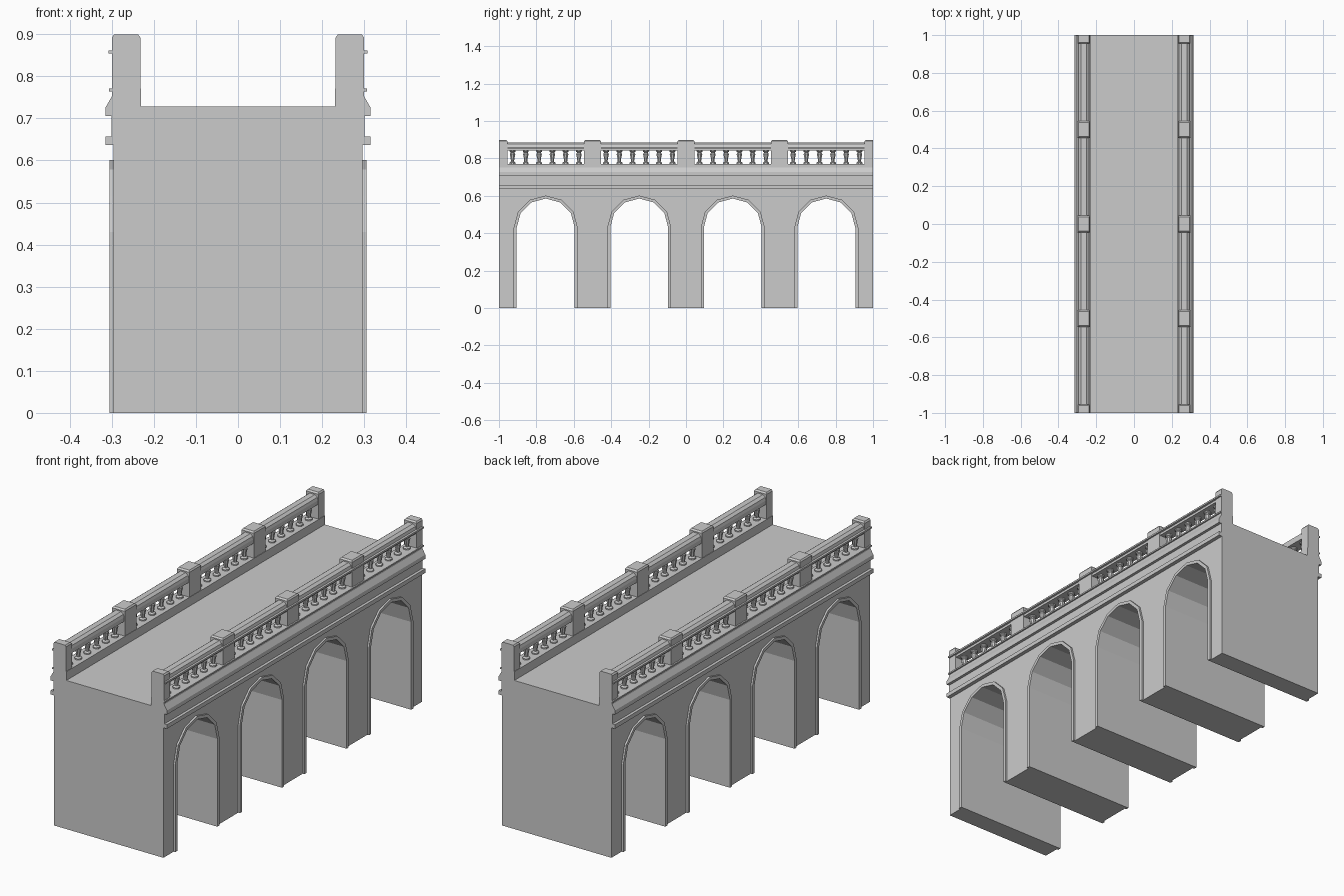
import bpy, bmesh, math

if "Cube" in bpy.data.objects:
    bpy.data.objects.remove(bpy.data.objects["Cube"])


def finish(name, bm, mirror=False):
    bmesh.ops.recalc_face_normals(bm, faces=bm.faces)
    me = bpy.data.meshes.new(name)
    bm.to_mesh(me)
    bm.free()
    ob = bpy.data.objects.new(name, me)
    bpy.context.collection.objects.link(ob)
    if mirror:
        ob.modifiers.new("both_sides", 'MIRROR').use_axis[0] = True
    return ob


def prism(bm, pts, axis, a, b):
    """Extrude a (y,z) outline along x, or an (x,z) outline along y."""
    place = (lambda p, t: (t, p[0], p[1])) if axis == 'X' else (lambda p, t: (p[0], t, p[1]))
    lo = [bm.verts.new(place(p, a)) for p in pts]
    hi = [bm.verts.new(place(p, b)) for p in pts]
    bm.faces.new(lo)
    bm.faces.new(hi[::-1])
    n = len(pts)
    for i in range(n):
        bm.faces.new((lo[i], lo[(i + 1) % n], hi[(i + 1) % n], hi[i]))


def lathe(bm, profile, x, y, sides=8):
    rings = []
    for r, z in profile:
        rings.append([bm.verts.new((x + r * math.cos(math.tau * (k + .5) / sides),
                                    y + r * math.sin(math.tau * (k + .5) / sides), z))
                      for k in range(sides)])
    for p, q in zip(rings, rings[1:]):
        for k in range(sides):
            j = (k + 1) % sides
            bm.faces.new((p[k], p[j], q[j], q[k]))
    bm.faces.new(rings[0][::-1])
    bm.faces.new(rings[-1])


def arch(cy, r, spring=0.43, seg=6):
    """Open arch outline from left foot to right foot."""
    curve = [(cy - r * math.cos(math.pi * i / seg), spring + r * math.sin(math.pi * i / seg))
             for i in range(seg + 1)]
    return [(cy - r, 0)] + curve + [(cy + r, 0)]


BAYS = (-0.75, -0.25, 0.25, 0.75)

# Main body with four arched openings
outline = [(-1, 0)]
for c in BAYS:
    outline += arch(c, 0.155)
outline += [(1, 0), (1, 0.728), (-1, 0.728)]
bm = bmesh.new()
prism(bm, outline, 'X', -0.296, 0.296)
finish("bridge_body", bm)

# Raised trim around each arch
bm = bmesh.new()
for c in BAYS:
    prism(bm, arch(c, 0.171) + arch(c, 0.155)[::-1], 'X', 0.29, 0.305)
finish("arch_trim", bm, True)

# Cornice mouldings and parapet base
bm = bmesh.new()
prism(bm, [(0.23, 0.637), (0.315, 0.637), (0.315, 0.657), (0.301, 0.657), (0.301, 0.706),
           (0.315, 0.706), (0.315, 0.726), (0.3, 0.752), (0.3, 0.764), (0.307, 0.764),
           (0.307, 0.771), (0.23, 0.771)], 'Y', -1, 1)
finish("cornice", bm, True)

# Rounded handrail with outer lip
bm = bmesh.new()
prism(bm, [(0.235, 0.842), (0.297, 0.842), (0.297, 0.854), (0.308, 0.854), (0.308, 0.862),
           (0.297, 0.862), (0.293, 0.876), (0.28, 0.886), (0.252, 0.886), (0.239, 0.876),
           (0.235, 0.862)], 'Y', -0.999, 0.999)
finish("handrail", bm, True)

# Parapet posts with chamfered caps
bm = bmesh.new()
for c in (-1, -0.5, 0, 0.5, 1):
    a, b = max(c - 0.045, -1), min(c + 0.045, 1)
    ca = 0 if a == -1 else 0.007
    cb = 0 if b == 1 else 0.007
    levels = [(0.232, 0.3, a, b, 0.76), (0.232, 0.3, a, b, 0.892),
              (0.237, 0.295, a + ca, b - cb, 0.899)]
    rings = [[bm.verts.new(p) for p in ((x0, y0, z), (x1, y0, z), (x1, y1, z), (x0, y1, z))]
             for x0, x1, y0, y1, z in levels]
    for p, q in zip(rings, rings[1:]):
        for k in range(4):
            bm.faces.new((p[k], p[(k + 1) % 4], q[(k + 1) % 4], q[k]))
    bm.faces.new(rings[0][::-1])
    bm.faces.new(rings[-1])
finish("parapet_posts", bm, True)

# Turned balusters, six per bay
bm = bmesh.new()
shape = [(0.017, 0.768), (0.017, 0.777), (0.009, 0.783), (0.011, 0.8),
         (0.016, 0.822), (0.011, 0.832), (0.017, 0.836), (0.017, 0.845)]
for c in BAYS:
    for i in range(6):
        lathe(bm, shape, 0.266, c + (i - 2.5) * 0.071)
finish("balusters", bm, True)
